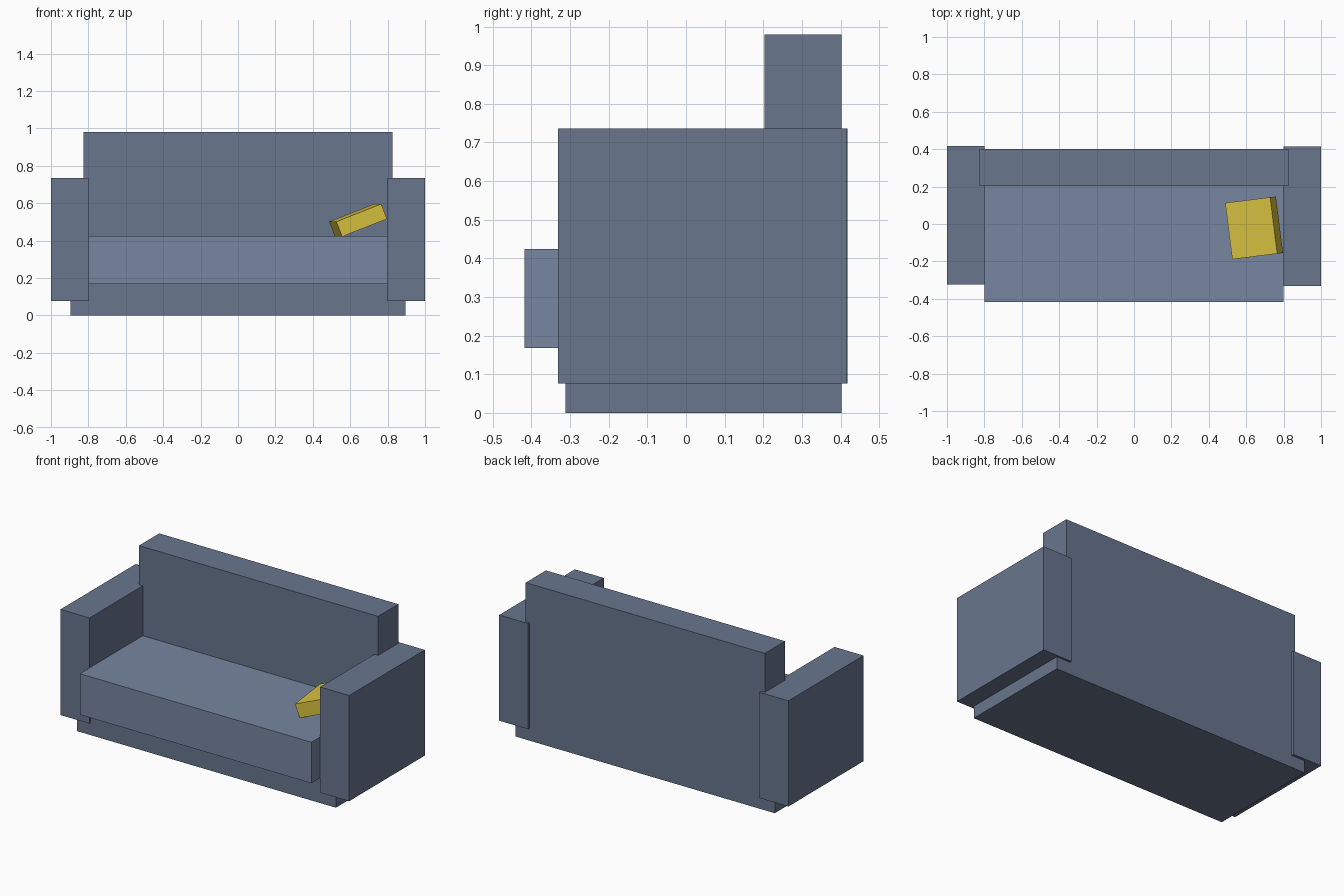
import bpy
from math import radians

if "Cube" in bpy.data.objects:
    bpy.data.objects.remove(bpy.data.objects["Cube"])


def material(name, rgb):
    mat = bpy.data.materials.new(name)
    mat.diffuse_color = (*rgb, 1)
    mat.use_nodes = True
    mat.node_tree.nodes["Principled BSDF"].inputs["Base Color"].default_value = mat.diffuse_color
    return mat


fabric = material("slate_fabric", (0.14, 0.18, 0.27))
seat_fabric = material("light_slate_fabric", (0.18, 0.24, 0.35))
yellow = material("yellow_fabric", (0.69, 0.54, 0.05))


def block(name, center, size, mat, rotation=(0, 0, 0)):
    bpy.ops.mesh.primitive_cube_add(size=1, location=center, rotation=rotation)
    obj = bpy.context.object
    obj.name = name
    obj.scale = size
    obj.data.materials.append(mat)
    return obj


def span(name, x, y, z, mat):
    ranges = (x, y, z)
    return block(name, [(a + b) / 2 for a, b in ranges],
                 [b - a for a, b in ranges], mat)


# Sofa body
span("base", (-0.895, 0.895), (-0.312, 0.402), (0, 0.168), fabric)
span("backrest", (-0.826, 0.826), (0.203, 0.402), (0.168, 0.98), fabric)
span("seat", (-0.8, 0.8), (-0.418, 0.203), (0.168, 0.424), seat_fabric)

# Armrests, very slightly different in depth
for name, x, y in (("left_armrest", (-1, -0.8), (-0.323, 0.418)),
                   ("right_armrest", (0.8, 1), (-0.331, 0.415))):
    span(name, x, y, (0.076, 0.736), fabric)

# Cushion leaning against the right armrest
block("throw_cushion", (0.642, -0.021, 0.509), (0.26, 0.304, 0.086), yellow,
      (0, radians(-21.4), radians(7.2)))
